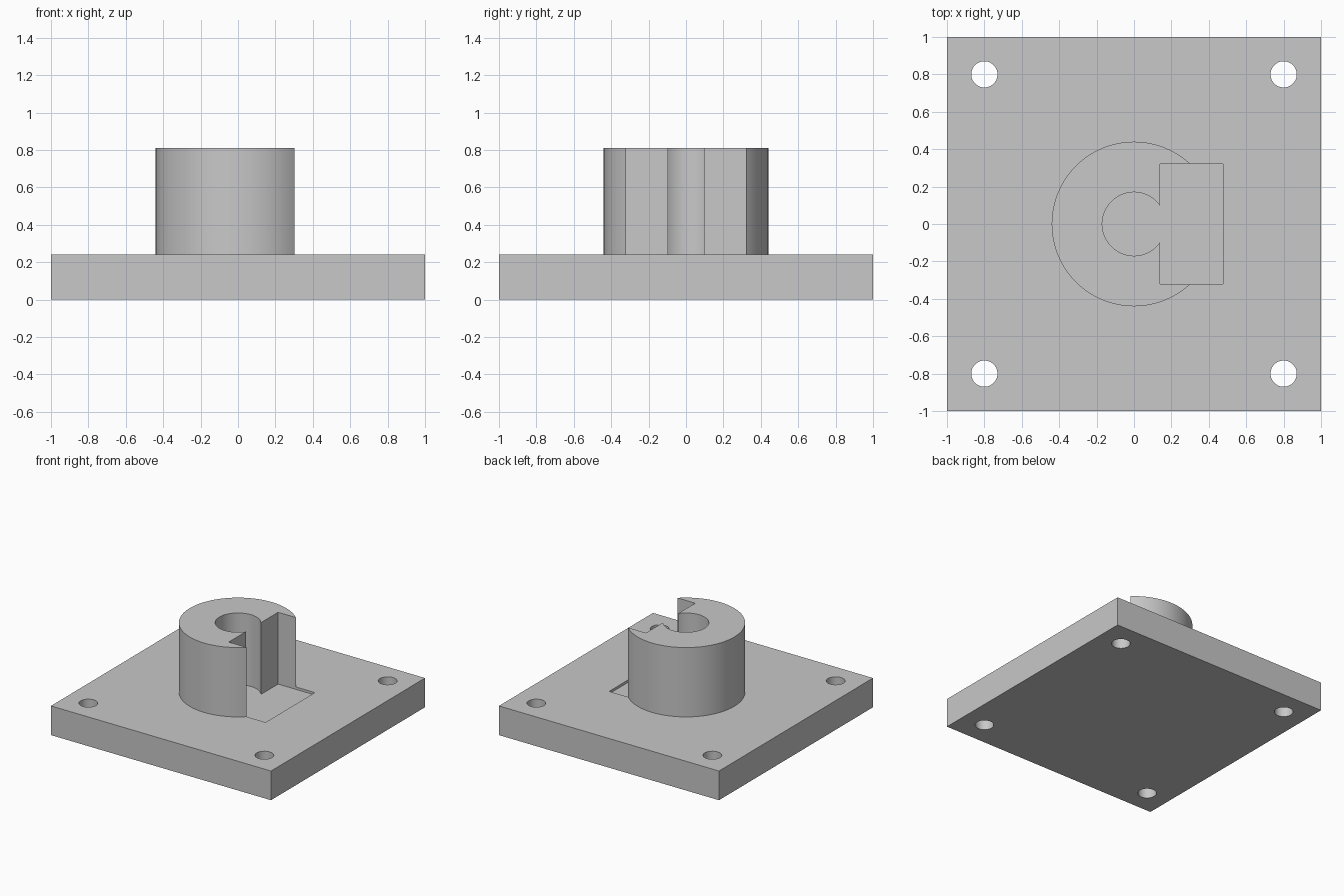
import bpy
import math

default_cube = bpy.data.objects.get("Cube")
if default_cube:
    bpy.data.objects.remove(default_cube, do_unlink=True)

PLATE_TOP = 0.24
BOSS_TOP = 0.81
POCKET_FLOOR = 0.22

grey = bpy.data.materials.new("plain grey")
grey.use_nodes = True
colour = (0.58, 0.58, 0.58, 1)
grey.diffuse_color = colour
grey.node_tree.nodes["Principled BSDF"].inputs["Base Color"].default_value = colour


def finish(name):
    obj = bpy.context.object
    obj.name = name
    obj.data.materials.append(grey)
    bpy.ops.object.transform_apply(location=True, rotation=True, scale=True)
    return obj


def box(name, x0, x1, half_y, z0, z1):
    bpy.ops.mesh.primitive_cube_add(size=1, location=((x0 + x1) / 2, 0, (z0 + z1) / 2))
    bpy.context.object.scale = (x1 - x0, 2 * half_y, z1 - z0)
    return finish(name)


def cylinder(name, x, y, radius, z0, z1, sides=96):
    bpy.ops.mesh.primitive_cylinder_add(vertices=sides, radius=radius, depth=z1 - z0,
                                        location=(x, y, (z0 + z1) / 2))
    return finish(name)


def combine(target, tool, operation):
    """Apply a boolean and discard its tool."""
    tool.hide_render = True
    mod = target.modifiers.new(tool.name, "BOOLEAN")
    mod.object = tool
    mod.operation = operation
    mod.solver = "EXACT"
    bpy.context.view_layer.objects.active = target
    bpy.ops.object.modifier_apply(modifier=mod.name)
    bpy.data.objects.remove(tool, do_unlink=True)


# Square plate with a round boss rising from it
base = box("mounting_plate_with_boss", -1, 1, 1, 0, PLATE_TOP)
combine(base, cylinder("boss", 0, 0, 0.44, PLATE_TOP / 2, BOSS_TOP), "UNION")

# Blind bore and side slot, both sunk slightly into the plate
bore = cylinder("bore_cutter", 0, 0, 0.17, POCKET_FLOOR, 1)
combine(bore, box("slot_cutter", 0.14, 0.475, 0.32, POCKET_FLOOR, 1), "UNION")
combine(base, bore, "DIFFERENCE")

# Screw holes through the four corners
for x in (-0.8, 0.8):
    for y in (-0.8, 0.8):
        combine(base, cylinder("screw_hole_cutter", x, y, 0.07, -0.1, 0.4, 48), "DIFFERENCE")

# Smooth round walls, crisp edges
bpy.ops.object.select_all(action="DESELECT")
base.select_set(True)
bpy.context.view_layer.objects.active = base
bpy.ops.object.shade_smooth_by_angle(angle=math.radians(20))
